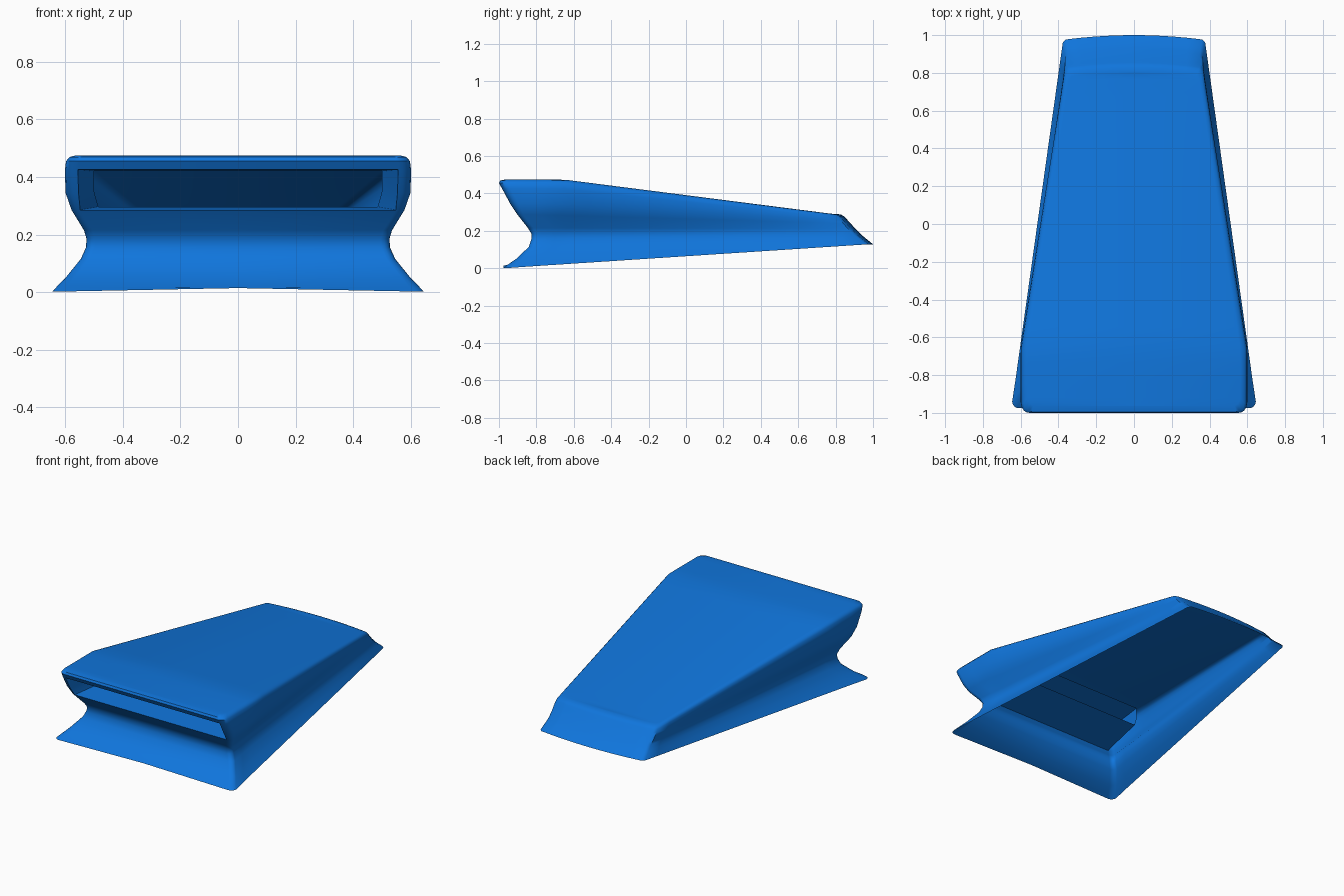
import bpy, bmesh, math

cube = bpy.data.objects.get("Cube")
if cube:
    bpy.data.objects.remove(cube)

blue = bpy.data.materials.new("bright_blue")
blue.use_nodes = True
BLUE = (0.005, 0.18, 0.72, 1)
blue.diffuse_color = BLUE
blue.node_tree.nodes["Principled BSDF"].inputs["Base Color"].default_value = BLUE

SIDE_STEPS, ARC_STEPS, BACK_STEPS = 18, 4, 5

# Stacked outlines, bottom to top:
# front y, half width, z | back y, half width, z | y where taper starts, corner radius
RINGS = [
    (-.975, .645, .002, .975, .375, .128, -.95, .035),
    (-.955, .630, .018, .968, .374, .134, -.95, .035),
    (-.905, .597, .052, .950, .371, .148, -.92, .030),
    (-.840, .546, .115, .928, .367, .166, -.86, .030),
    (-.827, .528, .155, .910, .364, .182, -.85, .030),
    (-.827, .526, .185, .897, .363, .196, -.85, .030),
    (-.845, .535, .215, .880, .363, .212, -.82, .030),
    (-.900, .578, .285, .855, .364, .240, -.76, .030),
    (-.940, .599, .345, .840, .364, .256, -.70, .045),
    (-.983, .601, .425, .828, .363, .270, -.66, .045),
    (-1.00, .597, .455, .820, .360, .278, -.66, .045),
    (-.994, .585, .469, .805, .354, .286, -.66, .045),
    (-.965, .562, .475, .780, .343, .291, -.66, .045),
]
OPEN_LOW, OPEN_HIGH = 7, 9


def half_outline(yf, wf, zf, yb, wb, zb, y0, r):
    """Half outline from the front centre round the corner to the back centre."""
    def side(y):
        t = min(max((y - y0) / (yb - y0), 0), 1)
        return wf + (wb - wf) * t, zf + (zb - zf) * t

    pts = [(0, yf, zf + (.012 if zf < .01 else 0))]
    for i in range(ARC_STEPS + 1):
        a = math.pi / 2 * i / ARC_STEPS
        pts.append((wf - r + r * math.sin(a), yf + r - r * math.cos(a), zf))
    start, rb = yf + r, .015
    for i in range(1, SIDE_STEPS + 1):
        y = start + (yb - rb - start) * i / SIDE_STEPS
        x, z = side(y)
        pts.append((x, y, z))
    # gently bowed rear edge
    for i in range(BACK_STEPS + 1):
        x = (wb - rb) * (1 - i / BACK_STEPS)
        pts.append((x, yb + .025 * (1 - (x / wb) ** 2), zb))
    return pts


def finish(bm, name):
    bmesh.ops.remove_doubles(bm, verts=bm.verts, dist=1e-5)
    bmesh.ops.recalc_face_normals(bm, faces=bm.faces)
    top = max(bm.faces, key=lambda f: f.calc_center_median().z)
    if top.normal.z < 0:
        bmesh.ops.reverse_faces(bm, faces=bm.faces)
    mesh = bpy.data.meshes.new(name)
    bm.to_mesh(mesh)
    bm.free()
    mesh.materials.append(blue)
    obj = bpy.data.objects.new(name, mesh)
    bpy.context.collection.objects.link(obj)
    mirror = obj.modifiers.new("mirror", 'MIRROR')
    mirror.use_clip = True
    bpy.ops.object.select_all(action='DESELECT')
    obj.select_set(True)
    bpy.context.view_layer.objects.active = obj
    bpy.ops.object.shade_smooth_by_angle(angle=math.radians(45))


def strip(bm, low, high, skip_first=False):
    for i in range(1 if skip_first else 0, len(low) - 1):
        bm.faces.new((low[i], low[i + 1], high[i + 1], high[i]))


# Outer shell, open underneath and at the intake mouth
bm = bmesh.new()
rings = [[bm.verts.new(p) for p in half_outline(*ring)] for ring in RINGS]
for k in range(len(rings) - 1):
    strip(bm, rings[k], rings[k + 1], OPEN_LOW <= k < OPEN_HIGH)

# Top panel, joined to the centre line
edge = rings[-1]
spine = [edge[0], edge[0]] + [bm.verts.new((0, v.co.y, v.co.z)) for v in edge[2:-1]] + [edge[-1]]
for i in range(1, len(edge) - 1):
    corners = list(dict.fromkeys((edge[i], edge[i + 1], spine[i + 1], spine[i])))
    if len(corners) > 2:
        bm.faces.new(corners)
mouth = [rings[k][1].co.copy() for k in range(OPEN_LOW, OPEN_HIGH + 1)]
finish(bm, "scoop_shell")

# Intake duct, tapering inwards from the mouth and open at the rear
bm = bmesh.new()
front = [(0, *mouth[0].yz)] + [tuple(p) for p in mouth] + [(0, *mouth[-1].yz)]
REAR_Y, REAR_X = -.57, .50
rear = [(0, REAR_Y, .296), (REAR_X - .015, REAR_Y, .296), (REAR_X, REAR_Y, .35),
        (REAR_X, REAR_Y, .42), (0, REAR_Y, .42)]
strip(bm, [bm.verts.new(p) for p in front], [bm.verts.new(p) for p in rear])
finish(bm, "intake_duct")
